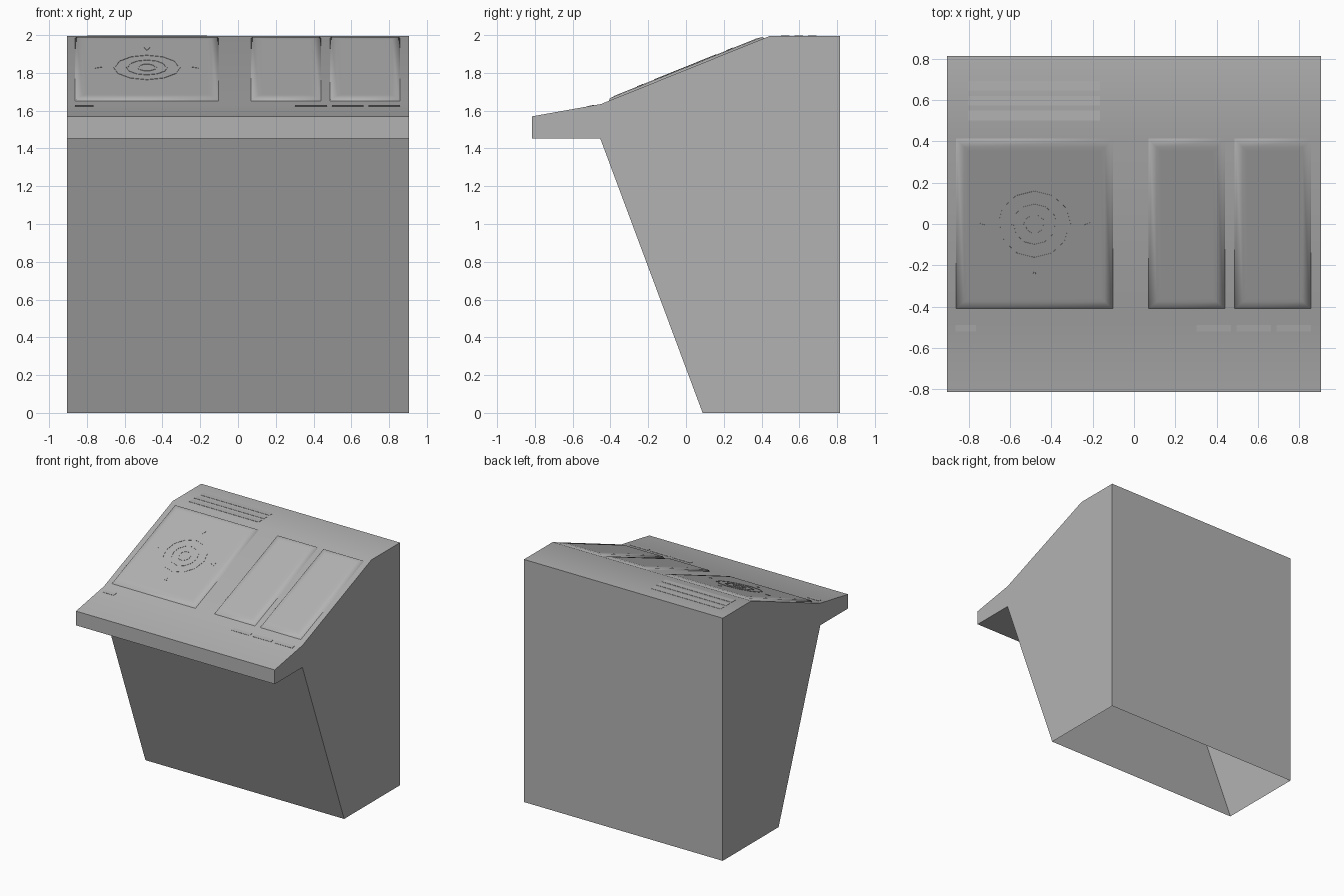
import bpy, bmesh, math
from mathutils import Matrix, Vector

cube = bpy.data.objects.get("Cube")
if cube:
    bpy.data.objects.remove(cube)

grey = bpy.data.materials.new("console grey")
grey.use_nodes = True
COLOUR = (0.45, 0.45, 0.45, 1)
grey.diffuse_color = COLOUR
grey.node_tree.nodes["Principled BSDF"].inputs["Base Color"].default_value = COLOUR


def finish(name, bm, angle=30, matrix=Matrix()):
    bmesh.ops.recalc_face_normals(bm, faces=bm.faces)
    mesh = bpy.data.meshes.new(name)
    bm.to_mesh(mesh)
    bm.free()
    mesh.materials.append(grey)
    obj = bpy.data.objects.new(name, mesh)
    obj.matrix_world = matrix
    bpy.context.collection.objects.link(obj)
    bpy.ops.object.select_all(action="DESELECT")
    obj.select_set(True)
    bpy.context.view_layer.objects.active = obj
    bpy.ops.object.shade_smooth_by_angle(angle=math.radians(angle))
    return obj


def loft(name, loops, matrix, cap=True, angle=30):
    """Skin matching (outline, height) loops and optionally close the last one."""
    bm = bmesh.new()
    rows = [[bm.verts.new((x, y, h)) for x, y in pts] for pts, h in loops]
    n = len(rows[0])
    for a, b in zip(rows, rows[1:]):
        for i in range(n):
            j = (i + 1) % n
            bm.faces.new((a[i], a[j], b[j], b[i]))
    if cap:
        bm.faces.new(rows[-1])
    return finish(name, bm, angle, matrix)


def rect(x0, x1, y0, y1, d=0.0):
    return [(x0 + d, y0 + d), (x1 - d, y0 + d), (x1 - d, y1 - d), (x0 + d, y1 - d)]


def circle(r, n, cx):
    return [(cx + r * math.cos(math.tau * i / n), r * math.sin(math.tau * i / n))
            for i in range(n)]


def frame(p, q):
    """Work plane through two profile points, with its origin above y = 0."""
    a = math.atan2(q[1] - p[1], q[0] - p[0])
    z = p[1] - p[0] * math.tan(a)
    return Matrix.Translation((0, 0, z)) @ Matrix.Rotation(a, 4, "X"), math.cos(a)


# Cabinet shell, open underneath
HALF = 0.904
FOOT, BACK, REAR_TOP = (0.088, 0), (0.814, 0), (0.814, 1.995)
RIDGE, KINK = (0.442, 1.995), (-0.45, 1.635)
LIP_TOP, LIP_LOW, UNDER = (-0.814, 1.57), (-0.814, 1.453), (-0.454, 1.453)
profile = [FOOT, BACK, REAR_TOP, RIDGE, KINK, LIP_TOP, LIP_LOW, UNDER]
bm = bmesh.new()
sides = [[bm.verts.new((x, y, z)) for y, z in profile] for x in (-HALF, HALF)]
for side in sides:
    bm.faces.new(side)
for i in range(1, len(profile)):
    j = (i + 1) % len(profile)
    bm.faces.new((sides[0][i], sides[0][j], sides[1][j], sides[1][i]))
finish("cabinet", bm)

desk, desk_cos = frame(KINK, RIDGE)
lip, lip_cos = frame(LIP_TOP, KINK)
top, _ = frame(RIDGE, REAR_TOP)

# Raised, softly rounded panels on the sloping desk
LIFT = 0.014
for name, x0, x1 in (("dial_panel", -0.862, -0.102),
                     ("middle_panel", 0.07, 0.44), ("left_panel", 0.487, 0.857)):
    box = (x0, x1, -0.408 / desk_cos, 0.414 / desk_cos)
    loft(name, [(rect(*box), 0), (rect(*box, 0.008), LIFT * 0.7),
                (rect(*box, 0.04), LIFT), (rect(*box, 0.06), LIFT)], desk, angle=80)

# Dial rings and pointers
DIAL_X = -0.482
for name, r, n in (("outer_ring", 0.178, 12), ("middle_ring", 0.11, 12), ("inner_ring", 0.053, 10)):
    outer, inner = circle(r, n, DIAL_X), circle(r - 0.01, n, DIAL_X)
    low, high = LIFT - 0.001, LIFT + 0.002
    loft(name, [(outer, low), (outer, high), (inner, high), (inner, low)], desk, cap=False)
for i in range(4):
    turn = Matrix.Rotation(i * math.pi / 2, 2)
    pts = [turn @ Vector(p) for p in ((0.238, 0), (0.274, -0.015), (0.274, 0.015))]
    pts = [(p.x + DIAL_X, p.y) for p in pts]
    loft(f"dial_pointer_{i + 1}", [(pts, LIFT - 0.001), (pts, LIFT + 0.002)], desk)

# Flat keys on the front lip and strips on the top
for i, (x0, x1) in enumerate(((-0.863, -0.765), (0.303, 0.47), (0.497, 0.664), (0.69, 0.857))):
    key = rect(x0, x1, -0.52 / lip_cos, -0.488 / lip_cos)
    loft(f"lip_key_{i + 1}", [(key, 0), (key, 0.002)], lip)
for i in range(3):
    y = 0.502 + i * 0.072
    strip = rect(-0.8, -0.165, y, y + 0.046)
    loft(f"top_strip_{i + 1}", [(strip, 0), (strip, 0.002)], top)
